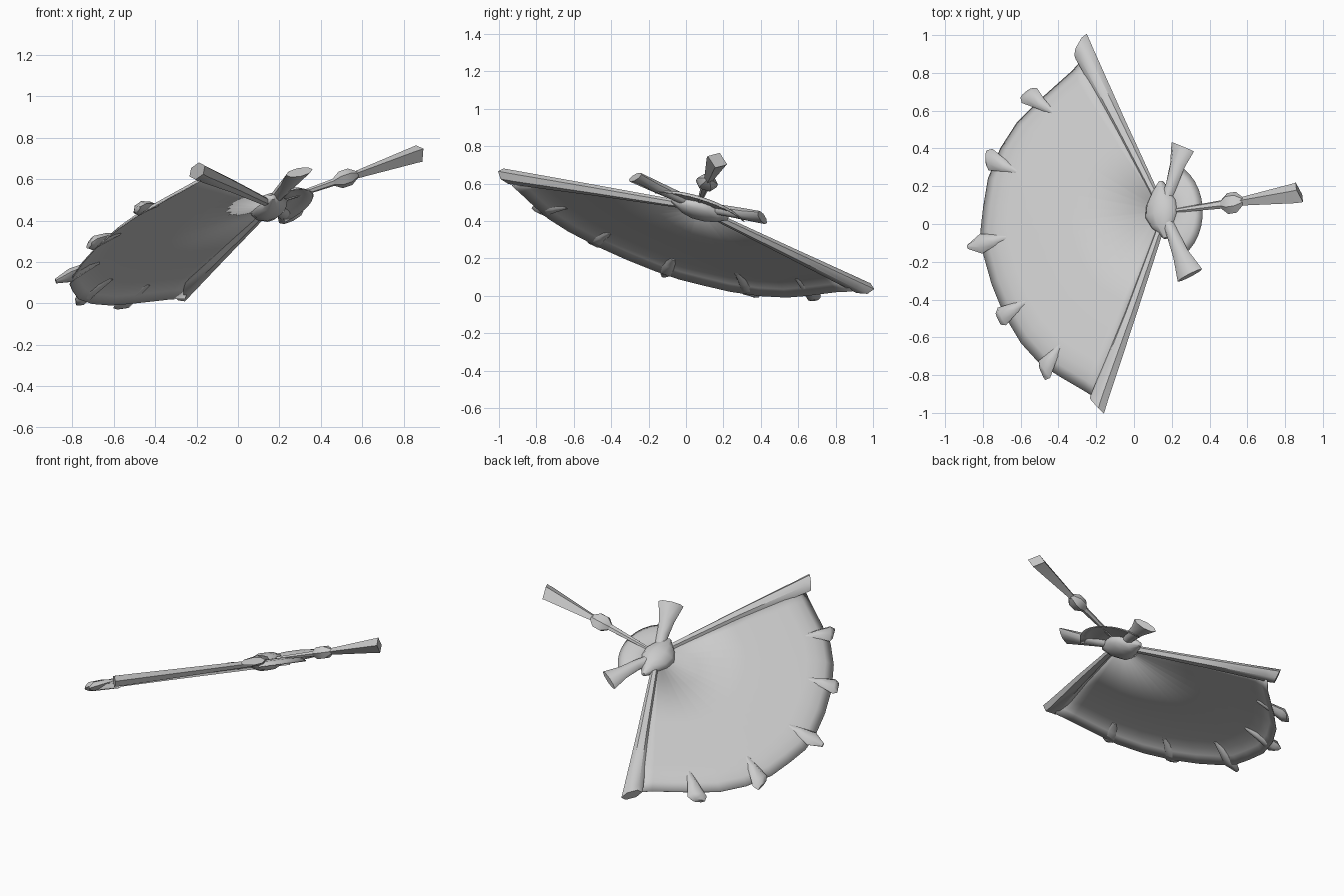
import bpy, bmesh, math
from mathutils import Vector

if "Cube" in bpy.data.objects:
    bpy.data.objects.remove(bpy.data.objects["Cube"])

mat = bpy.data.materials.new("light grey")
mat.use_nodes = True
GREY = (0.6, 0.6, 0.6, 1)
mat.diffuse_color = GREY
mat.node_tree.nodes["Principled BSDF"].inputs["Base Color"].default_value = GREY

# The whole fan lies in one tilted plane
NORMAL = Vector((-0.377, 0.296, 1)).normalized()
PIVOT = (0.15, 0.06)


def on_plane(x, y, h=0.0):
    z = 0.467 + 0.377 * (x - 0.15) - 0.296 * (y - 0.06)
    return Vector((x, y, z)) + NORMAL * h


def finish(name, bm, angle=50):
    bmesh.ops.recalc_face_normals(bm, faces=bm.faces)
    me = bpy.data.meshes.new(name)
    bm.to_mesh(me)
    bm.free()
    me.materials.append(mat)
    ob = bpy.data.objects.new(name, me)
    bpy.context.collection.objects.link(ob)
    bpy.ops.object.select_all(action='DESELECT')
    ob.select_set(True)
    bpy.context.view_layer.objects.active = ob
    bpy.ops.object.shade_smooth_by_angle(angle=math.radians(angle))
    return ob


def loft(name, stations, sides=8, angle=50):
    """Stations are x, y, height, half width, half thickness and end skew."""
    bm = bmesh.new()
    c = [on_plane(*s[:3]) for s in stations]
    along = (c[-1] - c[0]).normalized()
    side = NORMAL.cross(along).normalized()
    rings = []
    for p, s in zip(c, stations):
        skew = s[5] if len(s) > 5 else 0
        ring = []
        for i in range(sides):
            a = 2 * math.pi * i / sides
            ring.append(bm.verts.new(p + side * s[3] * math.cos(a)
                                     + NORMAL * s[4] * math.sin(a)
                                     + along * skew * math.cos(a)))
        rings.append(ring)
    for r0, r1 in zip(rings, rings[1:]):
        for i in range(sides):
            j = (i + 1) % sides
            bm.faces.new((r0[i], r0[j], r1[j], r1[i]))
    bm.faces.new(rings[0])
    bm.faces.new(rings[-1])
    return finish(name, bm, angle)


def sheet(name, rim, rows, thickness):
    """Thin sheet spreading from the pivot to a rim; rows are (fraction, height)."""
    bm = bmesh.new()
    px, py = PIVOT
    grid = [[bm.verts.new(on_plane(px + (x - px) * t, py + (y - py) * t, h))
             for x, y in rim] for t, h in rows]
    for a, b in zip(grid, grid[1:]):
        for i in range(len(rim) - 1):
            bm.faces.new((a[i], a[i + 1], b[i + 1], b[i]))
    ob = finish(name, bm, 70)
    mod = ob.modifiers.new("thickness", 'SOLIDIFY')
    mod.thickness = thickness
    mod.offset = 0


# Fan leaf with a downturned outer rim
leaf_rim = [(-0.27, 0.90), (-0.34, 0.82), (-0.43, 0.74), (-0.53, 0.65), (-0.63, 0.55),
            (-0.72, 0.41), (-0.785, 0.25), (-0.81, 0.10), (-0.825, -0.03), (-0.81, -0.15),
            (-0.765, -0.31), (-0.70, -0.47), (-0.61, -0.62), (-0.51, -0.73),
            (-0.40, -0.80), (-0.28, -0.87), (-0.2, -0.92)]
sheet("fan_leaf", leaf_rim,
      [(0.08, 0), (0.5, 0.004), (0.84, 0.004), (0.90, 0), (0.95, -0.014), (1, -0.04)], 0.006)

# Small curved leaf on the handle side of the pivot
back_rim = []
for i in range(13):
    a = math.radians(-60 + 130 * i / 12)
    back_rim.append((0.15 + 0.205 * math.cos(a), 0.07 + 0.265 * math.sin(a)))
sheet("back_leaf", back_rim, [(0.1, 0.01), (0.6, 0.008), (0.85, 0), (1, -0.025)], 0.006)

# Guard sticks, flaring toward slanted ends
loft("guard_stick_back", [(0.125, 0.13, 0, 0.02, 0.02), (-0.08, 0.54, 0, 0.035, 0.028),
                          (-0.262, 0.90, 0, 0.055, 0.036),
                          (-0.283, 0.95, 0, 0.056, 0.036, -0.035)], 6)
loft("guard_stick_front", [(0.145, -0.01, 0, 0.02, 0.02), (-0.02, -0.48, 0, 0.034, 0.028),
                           (-0.18, -0.91, 0, 0.052, 0.036),
                           (-0.197, -0.963, 0, 0.054, 0.036, 0.03)], 6)

# Flared rib ends along the rim: inner point, outer point, slant of the end
ribs = [((-0.43, 0.59), (-0.56, 0.685), 0.01), ((-0.61, 0.27), (-0.765, 0.345), -0.02),
        ((-0.67, -0.07), (-0.815, -0.10), 0.0), ((-0.57, -0.41), (-0.705, -0.485), 0.0),
        ((-0.39, -0.64), (-0.48, -0.765), 0.02)]
for i, ((x0, y0), (x1, y1), skew) in enumerate(ribs):
    dx, dy = x1 - x0, y1 - y0
    tip = 0.5 if i == 2 else 0.16
    loft(f"rib_end_{i + 1}",
         [(x0, y0, 0, 0.012, 0.006), (x0 + dx * 0.5, y0 + dy * 0.5, -0.004, 0.032, 0.022),
          (x1, y1, -0.016, 0.056, 0.03, skew),
          (x1 + dx * tip, y1 + dy * tip, -0.022, 0.012 if i == 2 else 0.036, 0.012, skew)], 6)

# Bow loops
loft("bow_loop_back", [(0.17, 0.12, 0.01, 0.03, 0.025), (0.205, 0.21, 0.012, 0.034, 0.03),
                       (0.235, 0.31, 0.012, 0.044, 0.03),
                       (0.262, 0.405, 0.012, 0.07, 0.022, 0.01)], 8)
loft("bow_loop_front", [(0.17, 0.03, 0.01, 0.03, 0.025), (0.21, -0.06, 0.012, 0.034, 0.03),
                        (0.25, -0.16, 0.012, 0.044, 0.03),
                        (0.30, -0.275, 0.012, 0.074, 0.022, 0.0)], 8)

# Knot over the pivot
loft("knot", [(0.142, 0.225, 0, 0.012, 0.012), (0.145, 0.17, 0, 0.052, 0.04),
              (0.147, 0.11, 0, 0.088, 0.052), (0.149, 0.05, 0, 0.096, 0.054),
              (0.155, -0.01, 0, 0.066, 0.044), (0.168, -0.075, 0, 0.012, 0.012)], 10, 60)

# Cord, bead and tassel
loft("cord", [(0.2, 0.065, 0.01, 0.01, 0.01), (0.5, 0.105, 0.012, 0.025, 0.018)], 6)
loft("bead", [(0.462, 0.1, 0.012, 0.02, 0.015), (0.50, 0.105, 0.012, 0.058, 0.04),
              (0.545, 0.112, 0.012, 0.058, 0.04), (0.582, 0.118, 0.012, 0.02, 0.015)], 6, 40)
loft("tassel", [(0.56, 0.115, 0.012, 0.022, 0.018), (0.86, 0.16, 0.014, 0.056, 0.042),
                (0.88, 0.165, 0.014, 0.058, 0.044, -0.018)], 4, 30)
